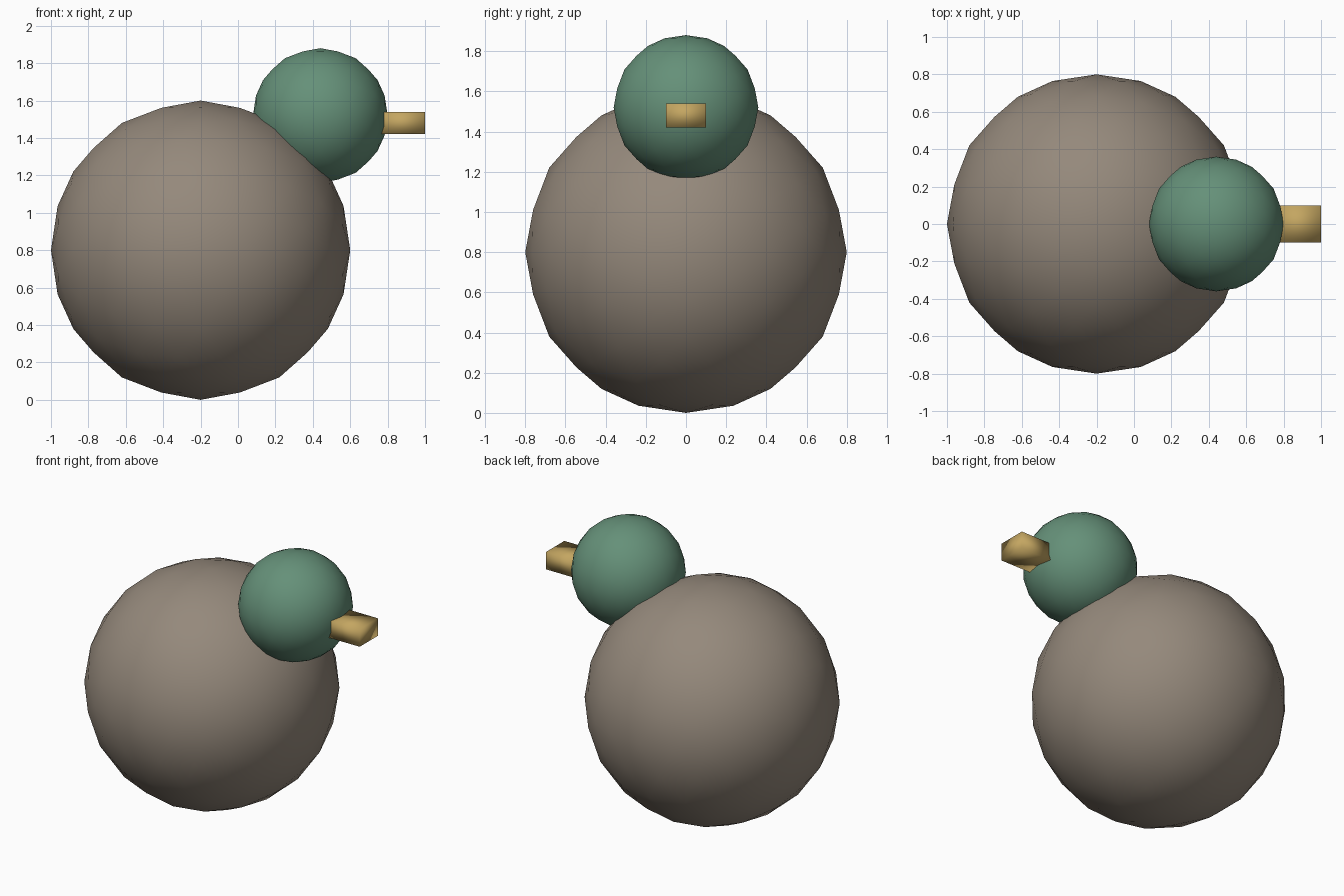
import bpy, math
from mathutils import Matrix

if "Cube" in bpy.data.objects:
    bpy.data.objects.remove(bpy.data.objects["Cube"])


def paint(obj, name, rgb):
    mat = bpy.data.materials.new(name)
    mat.diffuse_color = (*rgb, 1)
    mat.use_nodes = True
    mat.node_tree.nodes["Principled BSDF"].inputs["Base Color"].default_value = mat.diffuse_color
    obj.data.materials.append(mat)


def finish(obj, name, rgb):
    obj.name = name
    for p in obj.data.polygons:
        p.use_smooth = True
    paint(obj, name + "_colour", rgb)


# Ball with an icosahedron edge centred on each axis
def ball(name, radius, centre, rgb):
    bpy.ops.mesh.primitive_ico_sphere_add(subdivisions=3, radius=radius)
    obj = bpy.context.object
    tilt = math.atan((1 + math.sqrt(5)) / 2)
    obj.data.transform(Matrix.Rotation(tilt, 4, 'Y'))
    obj.location = centre
    finish(obj, name, rgb)


# Body and head
ball("body", 0.8, (-0.2, 0, 0.8), (0.30, 0.25, 0.20))
ball("head", 0.36, (0.44, 0, 1.52), (0.13, 0.28, 0.19))

# Beak: softly shaded block
bpy.ops.mesh.primitive_cube_add(size=1)
beak = bpy.context.object
beak.data.transform(Matrix.Diagonal((0.24, 0.2, 0.12, 1)))
beak.location = (0.88, 0, 1.48)
finish(beak, "beak", (0.55, 0.38, 0.12))
